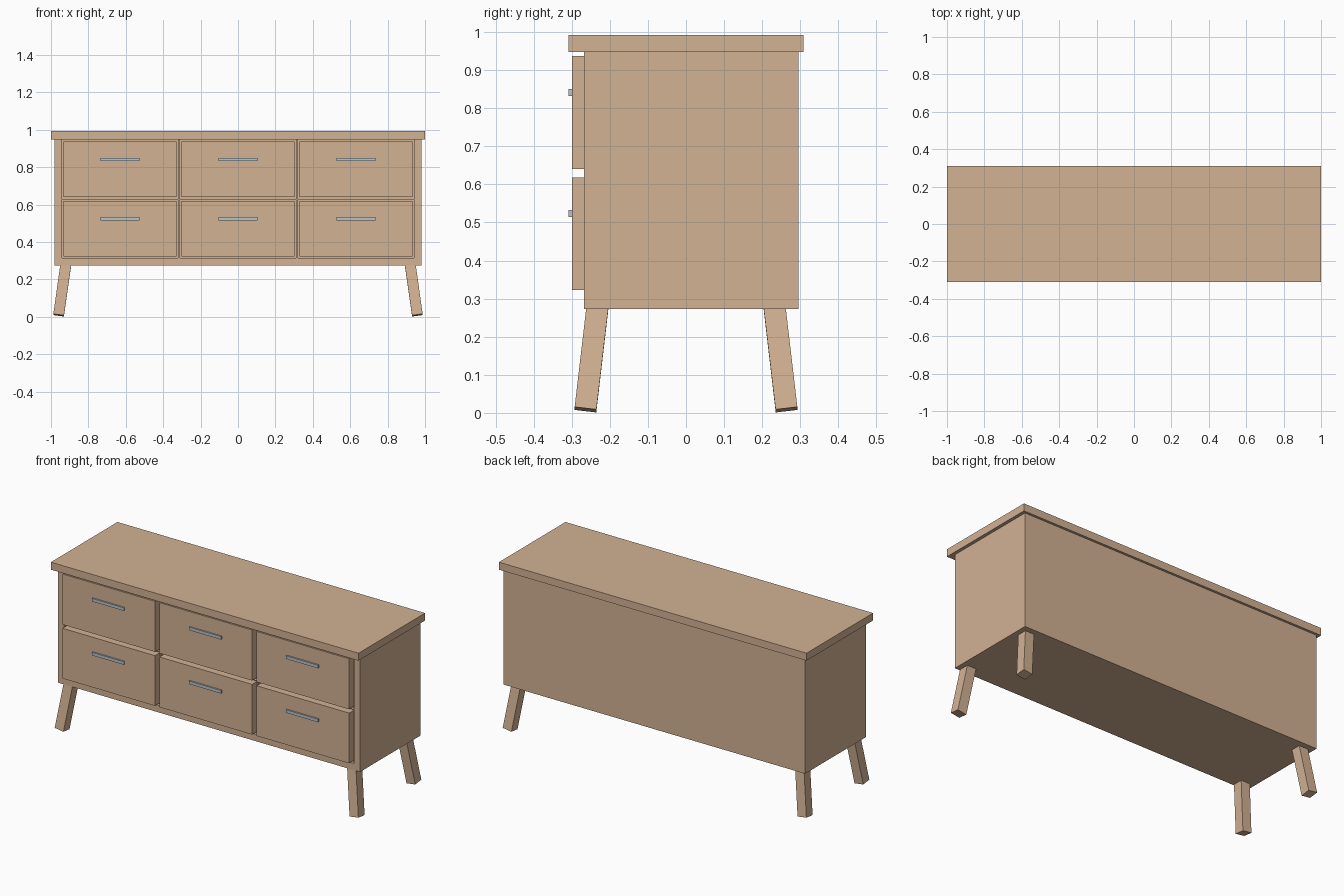
import bpy, bmesh
from mathutils import Vector, Matrix

if "Cube" in bpy.data.objects:
    bpy.data.objects.remove(bpy.data.objects["Cube"])


def material(name, rgb):
    m = bpy.data.materials.new(name)
    m.diffuse_color = (*rgb, 1)
    m.use_nodes = True
    m.node_tree.nodes["Principled BSDF"].inputs["Base Color"].default_value = m.diffuse_color
    return m


WOOD = material("light wood", (0.645, 0.445, 0.296))
METAL = material("brushed grey metal", (0.48, 0.55, 0.58))


def finish(name, bm, mat):
    bmesh.ops.recalc_face_normals(bm, faces=bm.faces)
    me = bpy.data.meshes.new(name)
    bm.to_mesh(me)
    bm.free()
    me.materials.append(mat)
    ob = bpy.data.objects.new(name, me)
    bpy.context.collection.objects.link(ob)
    return ob


def box_bm(lo, hi):
    lo, hi = Vector(lo), Vector(hi)
    bm = bmesh.new()
    bmesh.ops.create_cube(bm, size=1, matrix=Matrix.Translation((lo + hi) / 2)
                          @ Matrix.Diagonal((*(hi - lo), 1)))
    return bm


def box(name, lo, hi, mat):
    return finish(name, box_bm(lo, hi), mat)


FRONT = -0.268                       # front plane of the body
GAP = 0.01                           # reveal around each drawer
COLS = (-0.631, 0, 0.631)            # drawer centres
HALF = 0.301                         # drawer half width
ROWS = ((0.323, 0.618), (0.640, 0.937))
RECESS = 0.02

# Table top
box("top_board", (-1, -0.309, 0.948), (1, 0.309, 0.992), WOOD)

# Body with six shallow recesses in its front
bm = box_bm((-0.981, FRONT, 0.273), (0.981, 0.295, 0.948))
cuts = [((c + s * (HALF + GAP), 0, 0), (1, 0, 0)) for c in COLS for s in (-1, 1)]
cuts += [((0, 0, z), (0, 0, 1)) for a, b in ROWS for z in (a - GAP, b + GAP)]
for co, no in cuts:
    bmesh.ops.bisect_plane(bm, geom=bm.verts[:] + bm.edges[:] + bm.faces[:],
                           plane_co=co, plane_no=no)


def in_recess(f):
    c = f.calc_center_median()
    return (abs(c.y - FRONT) < 1e-4 and any(abs(c.x - x) < HALF for x in COLS)
            and any(a < c.z < b for a, b in ROWS))


cells = [f for f in bm.faces if in_recess(f)]
for f in cells:
    new = bmesh.ops.extrude_discrete_faces(bm, faces=[f])["faces"][0]
    bmesh.ops.translate(bm, vec=(0, RECESS, 0), verts=new.verts)
bmesh.ops.remove_doubles(bm, verts=bm.verts, dist=1e-5)
bmesh.ops.dissolve_limit(bm, angle_limit=0.01, verts=bm.verts, edges=bm.edges)
finish("body", bm, WOOD)

# Drawers and bar handles
for row, (z0, z1) in zip(("lower", "upper"), ROWS):
    for col, x in zip(("left", "middle", "right"), COLS):
        box(f"{row}_{col}_drawer", (x - HALF, -0.299, z0),
            (x + HALF, FRONT + RECESS, z1), WOOD)
        hz = z0 + 0.201
        box(f"{row}_{col}_handle", (x - 0.104, -0.308, hz - 0.009),
            (x + 0.104, -0.299, hz + 0.009), METAL)

# Splayed legs, square cut across their axis
for sx, nx in ((-1, "left"), (1, "right")):
    for sy, ny in ((-1, "front"), (1, "back")):
        foot = Vector((sx * 0.959, sy * 0.264, 0.0085))
        axis = (Vector((sx * 0.9215, sy * 0.233, 0.273)) - foot).normalized()
        bm = box_bm((-0.0288, -0.0288, 0), (0.0288, 0.0288, 0.275))
        rot = Vector((0, 0, 1)).rotation_difference(axis).to_matrix().to_4x4()
        bm.transform(Matrix.Translation(foot) @ rot)
        finish(f"{ny}_{nx}_leg", bm, WOOD)
